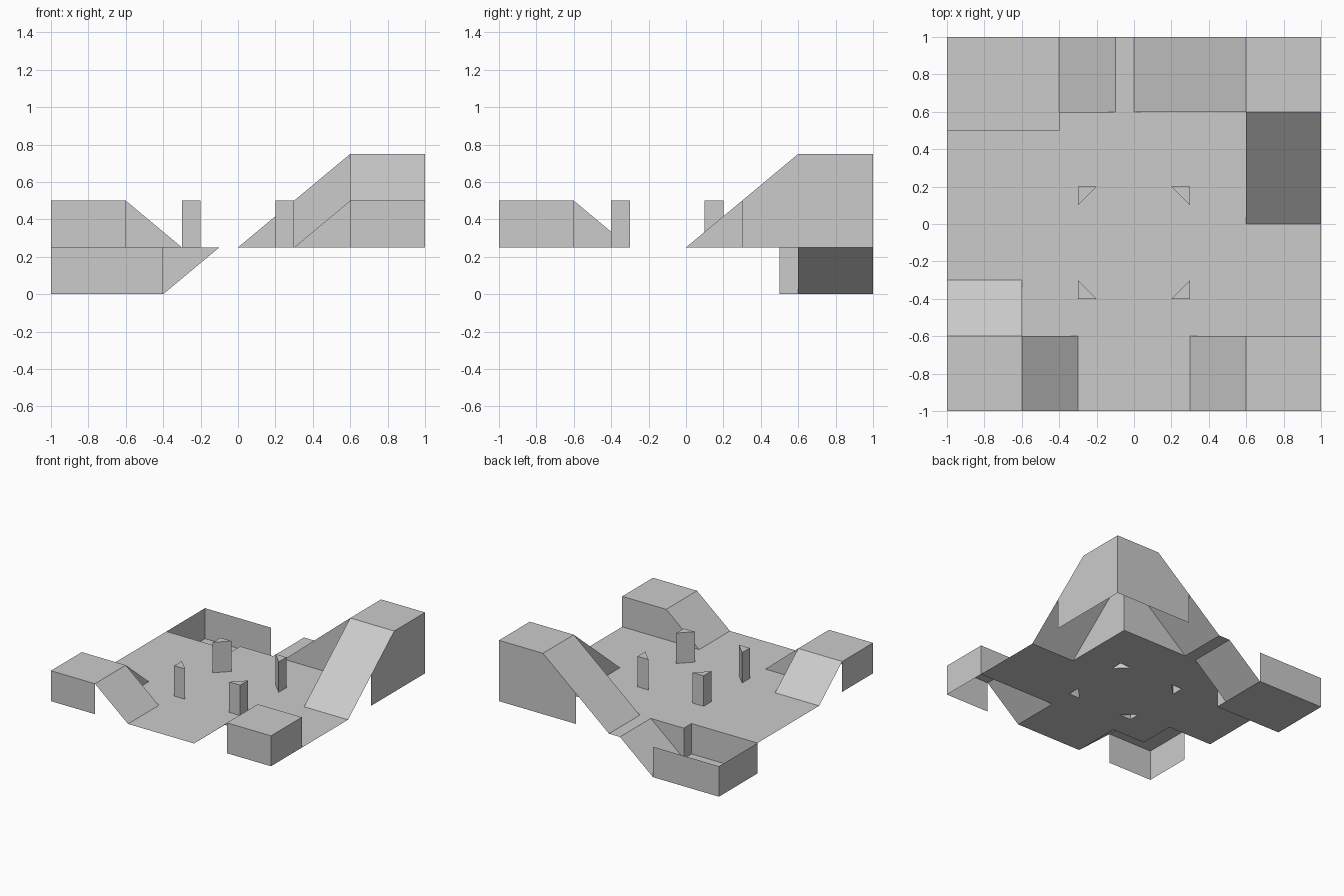
import bpy, bmesh

if "Cube" in bpy.data.objects:
    bpy.data.objects.remove(bpy.data.objects["Cube"])

BASE = 0.25  # height of the main floor


def make_object(name, bm):
    mesh = bpy.data.meshes.new(name)
    bm.to_mesh(mesh)
    bm.free()
    obj = bpy.data.objects.new(name, mesh)
    bpy.context.collection.objects.link(obj)


def sheet(name, polygons):
    """Open shell from a few polygons; the first polygon faces up."""
    bm = bmesh.new()
    for poly in polygons:
        bm.faces.new([bm.verts.new(p) for p in poly])
    bmesh.ops.remove_doubles(bm, verts=bm.verts[:], dist=1e-4)
    bmesh.ops.recalc_face_normals(bm, faces=bm.faces[:])
    bm.faces.ensure_lookup_table()
    if bm.faces[0].normal.z < 0:
        bmesh.ops.reverse_faces(bm, faces=bm.faces[:])
    make_object(name, bm)


def corner_platform(name, sx, sy, w, d, top, run, ramp_w, y_ramp=False, skirt=0.0):
    """Raised or sunken corner with ramps; u and v run inward from the corner."""
    def P(u, v, z):
        return (sx * (1 - u), sy * (1 - v), z)

    def wall(n):
        # outer wall profile, optionally continuing under the ramp
        pts = [(0, BASE), (0, top), (n, top)]
        if skirt:
            pts.append((n + skirt, top + (BASE - top) * skirt / run))
        return pts + [(n + skirt, BASE)]

    polys = [
        [P(0, 0, top), P(w, 0, top), P(w, d, top), P(0, d, top)],
        [P(u, 0, z) for u, z in wall(w)],
        [P(0, v, z) for v, z in wall(d)],
        # ramp along x and its inner side
        [P(w, 0, top), P(w + run, 0, BASE), P(w + run, ramp_w, BASE), P(w, ramp_w, top)],
        [P(w, ramp_w, top), P(w + run, ramp_w, BASE), P(w, ramp_w, BASE)],
    ]
    if y_ramp:
        # ramp along y and its inner side
        polys += [
            [P(0, d, top), P(0, d + run, BASE), P(w, d + run, BASE), P(w, d, top)],
            [P(w, d, top), P(w, d + run, BASE), P(w, d, BASE)],
        ]
    else:
        polys.append([P(0, d, top), P(w, d, top), P(w, d, BASE), P(0, d, BASE)])
    if d > ramp_w:
        polys.append([P(w, ramp_w, top), P(w, d, top), P(w, d, BASE), P(w, ramp_w, BASE)])
    sheet(name, polys)


# Triangular pillar footprints, mirrored in x
triangles = []
for s in (-1, 1):
    for y, dy in ((0.2, -0.1), (-0.4, 0.1)):
        triangles.append([(s * 0.3, y), (s * 0.2, y), (s * 0.3, y + dy)])

# Main floor, open under the corners and pillars
outline = [(-1, -.3), (-.6, -.3), (-.6, -.6), (-.3, -.6), (-.3, -1), (.3, -1),
           (.3, -.6), (1, -.6), (1, 0), (.6, 0), (.6, .6), (0, .6), (0, 1),
           (-.1, 1), (-.1, .6), (-.4, .6), (-.4, .5), (-1, .5)]
bm = bmesh.new()
for loop in [outline] + triangles:
    vs = [bm.verts.new((x, y, BASE)) for x, y in loop]
    for i, v in enumerate(vs):
        bm.edges.new((v, vs[(i + 1) % len(vs)]))
bmesh.ops.triangle_fill(bm, use_beauty=True, edges=bm.edges[:], normal=(0, 0, 1))
for f in bm.faces:
    f.normal_update()
    if f.normal.z < 0:
        f.normal_flip()
make_object("floor", bm)

# Pillars with a cap and no bottom
for n, tri in enumerate(triangles):
    polys = [[(x, y, 0.5) for x, y in tri]]
    for i in range(3):
        (ax, ay), (bx, by) = tri[i], tri[(i + 1) % 3]
        polys.append([(ax, ay, BASE), (bx, by, BASE), (bx, by, 0.5), (ax, ay, 0.5)])
    sheet(f"pillar_{n + 1}", polys)

# Corners
corner_platform("front_left_platform", -1, -1, .4, .4, .5, .3, .4, y_ramp=True)
corner_platform("front_right_platform", 1, -1, .4, .4, .5, .3, .4)
corner_platform("back_right_platform", 1, 1, .4, .4, .75, .6, .4, y_ramp=True, skirt=.3)
corner_platform("back_left_pit", -1, 1, .6, .5, 0.0, .3, .4)
